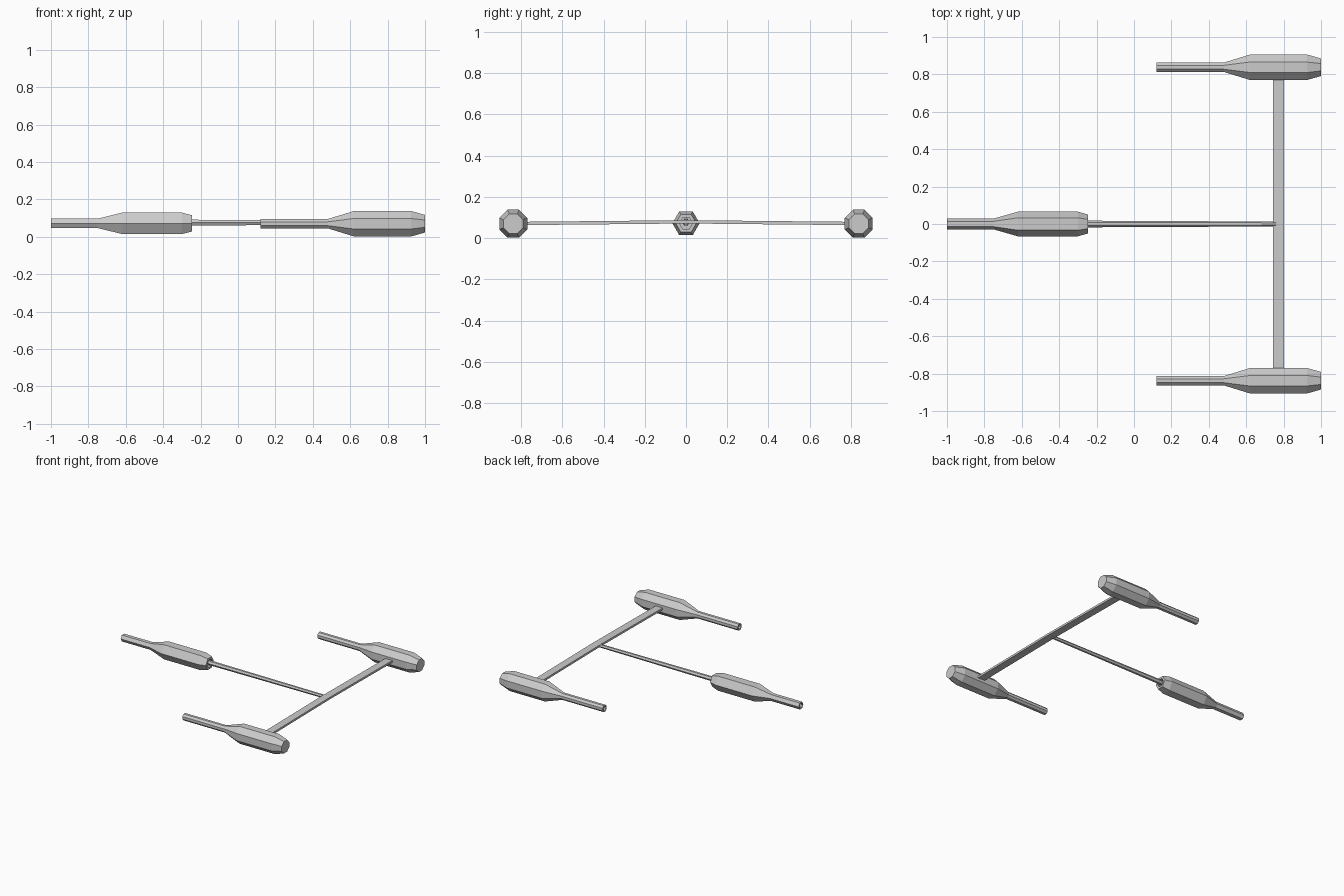
import bpy, bmesh
from math import cos, sin, pi

if "Cube" in bpy.data.objects:
    bpy.data.objects.remove(bpy.data.objects["Cube"])


def make_object(name, bm):
    bmesh.ops.recalc_face_normals(bm, faces=bm.faces[:])
    me = bpy.data.meshes.new(name)
    bm.to_mesh(me)
    bm.free()
    ob = bpy.data.objects.new(name, me)
    bpy.context.collection.objects.link(ob)
    return ob


def turned(name, profile, sides, start, y, z):
    """Loft regular polygon rings (x, radius) along the x axis, cap both ends."""
    bm = bmesh.new()
    rings = []
    for x, r in profile:
        rings.append([bm.verts.new((x, y + r * cos(start + 2 * pi * i / sides),
                                    z + r * sin(start + 2 * pi * i / sides)))
                      for i in range(sides)])
    for a, b in zip(rings, rings[1:]):
        for i in range(sides):
            j = (i + 1) % sides
            bm.faces.new((a[i], a[j], b[j], b[i]))
    bm.faces.new(rings[0])
    bm.faces.new(rings[-1])
    return make_object(name, bm)


# Outer octagonal pods with hollow barrel tips
k = 1 / cos(pi / 8)
pod = [(0.20, 0.016), (0.12, 0.016), (0.12, 0.025), (0.48, 0.025),
       (0.62, 0.068), (0.925, 0.068), (1.0, 0.047)]
for side, label in ((-1, "right"), (1, "left")):
    turned(label + "_pod", [(x, r * k) for x, r in pod], 8, pi / 8,
           side * 0.838, 0.07)

# Central hexagonal pod, hollow barrel and recessed rear socket
turned("centre_pod",
       [(-0.92, 0.018), (-1.0, 0.018), (-1.0, 0.029), (-0.75, 0.029),
        (-0.62, 0.066), (-0.30, 0.066), (-0.245, 0.050), (-0.245, 0.032),
        (-0.29, 0.032)], 6, 0, 0, 0.072)

# Tapered rod joining the centre pod to the cross bar
turned("centre_rod", [(-0.30, 0.018), (0.76, 0.013)], 6, 0, 0, 0.076)

# Flat cross bar, drooping slightly towards its ends
bm = bmesh.new()
sections = []
for y, zc in ((-0.80, 0.071), (0, 0.079), (0.80, 0.071)):
    sections.append([bm.verts.new((x, y, zc + dz)) for x, dz in
                     ((0.742, -0.008), (0.803, -0.008), (0.803, 0.008), (0.742, 0.008))])
for a, b in zip(sections, sections[1:]):
    for i in range(4):
        j = (i + 1) % 4
        bm.faces.new((a[i], a[j], b[j], b[i]))
bm.faces.new(sections[0])
bm.faces.new(sections[-1])
make_object("cross_bar", bm)
